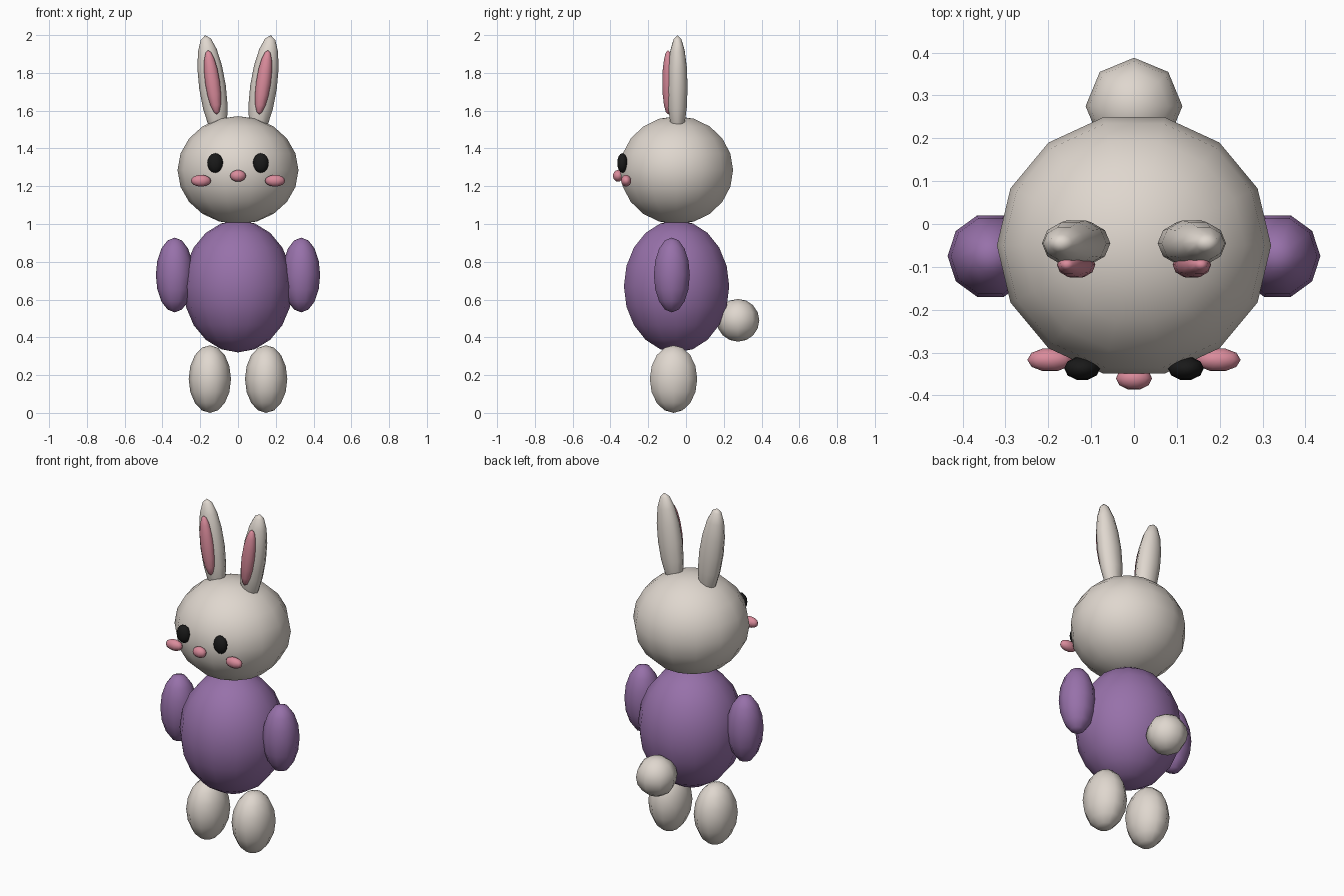
import bpy, bmesh, math
from mathutils import Matrix, Vector

cube = bpy.data.objects.get("Cube")
if cube:
    bpy.data.objects.remove(cube, do_unlink=True)


def make_material(name, rgb):
    mat = bpy.data.materials.new(name)
    mat.use_nodes = True
    mat.diffuse_color = (*rgb, 1)
    mat.node_tree.nodes["Principled BSDF"].inputs["Base Color"].default_value = (*rgb, 1)
    return mat


fur = make_material("cream fur", (0.74, 0.68, 0.62))
shirt = make_material("purple shirt", (0.31, 0.165, 0.40))
pink = make_material("soft pink", (0.70, 0.26, 0.33))
black = make_material("eye black", (0.01, 0.01, 0.01))


def ball(name, centre, radii, mat, segments=10, rings=8, lean=0):
    """Smooth ellipsoid with its poles along z, leaning sideways by some degrees."""
    bm = bmesh.new()
    turn = Matrix.Rotation(math.pi / 2, 4, "Z")
    bmesh.ops.create_uvsphere(bm, u_segments=segments, v_segments=rings, radius=1, matrix=turn)
    bm.transform(Matrix.Diagonal(Vector((*radii, 1))))
    mesh = bpy.data.meshes.new(name)
    bm.to_mesh(mesh)
    bm.free()
    mesh.shade_smooth()
    mesh.materials.append(mat)
    obj = bpy.data.objects.new(name, mesh)
    obj.location = centre
    obj.rotation_euler.y = math.radians(lean)
    bpy.context.collection.objects.link(obj)


def pair(name, centre, radii, mat, lean=0, **detail):
    """The same ball on the model's left (+x) and right (-x)."""
    x, y, z = centre
    for side, sign in (("left", 1), ("right", -1)):
        ball(f"{side}_{name}", (sign * x, y, z), radii, mat, lean=sign * lean, **detail)


# Torso, head and tail
ball("body", (0, -0.05, 0.67), (0.29, 0.286, 0.35), shirt, segments=14, rings=10)
ball("head", (0, -0.05, 1.285), (0.32, 0.307, 0.286), fur, segments=14, rings=10)
ball("tail", (0, 0.275, 0.49), (0.113, 0.113, 0.113), fur, segments=8)

# Limbs
pair("arm", (0.335, -0.075, 0.73), (0.1, 0.1, 0.198), shirt)
pair("leg", (0.149, -0.066, 0.179), (0.112, 0.132, 0.179), fur)

# Ears
pair("ear", (0.135, -0.045, 1.725), (0.071, 0.056, 0.277), fur, lean=8)
pair("inner_ear", (0.135, -0.095, 1.75), (0.039, 0.032, 0.172), pink, lean=8)

# Face
pair("eye", (0.121, -0.337, 1.323), (0.042, 0.028, 0.052), black)
pair("cheek", (0.196, -0.317, 1.229), (0.053, 0.028, 0.031), pink)
ball("nose", (0, -0.36, 1.255), (0.042, 0.028, 0.031), pink)
